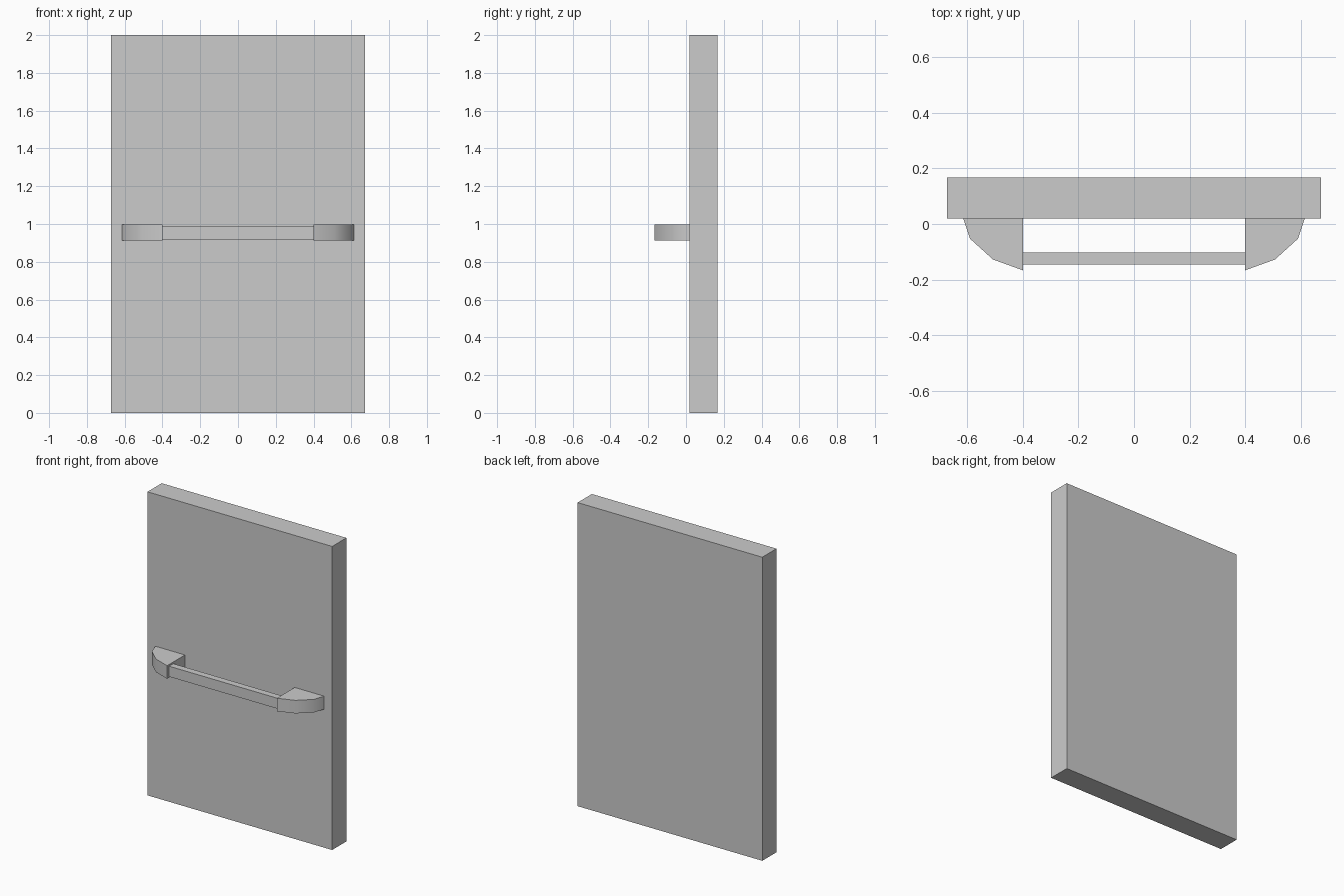
import bpy, bmesh, math

if "Cube" in bpy.data.objects:
    bpy.data.objects.remove(bpy.data.objects["Cube"])


def prism(name, profile, z0, z1):
    """Extrude an xy outline from z0 to z1."""
    bm = bmesh.new()
    base = bm.faces.new([bm.verts.new((x, y, z0)) for x, y in profile])
    top = bmesh.ops.extrude_face_region(bm, geom=[base])["geom"]
    verts = [v for v in top if isinstance(v, bmesh.types.BMVert)]
    bmesh.ops.translate(bm, verts=verts, vec=(0, 0, z1 - z0))
    bmesh.ops.recalc_face_normals(bm, faces=bm.faces)
    mesh = bpy.data.meshes.new(name)
    bm.to_mesh(mesh)
    bm.free()
    obj = bpy.data.objects.new(name, mesh)
    bpy.context.collection.objects.link(obj)
    return obj


def box(name, x, y0, y1, z0, z1):
    return prism(name, [(-x, y0), (x, y0), (x, y1), (-x, y1)], z0, z1)


# Door slab
box("door_panel", 0.673, 0.019, 0.167, 0, 2)

# Push bar between the brackets
box("push_bar", 0.4, -0.146, -0.102, 0.918, 0.987)

# Rounded end brackets, mirrored left and right
bracket = [(0.4, 0.019), (0.4, -0.167), (0.508, -0.128), (0.591, -0.053), (0.615, 0.019)]
for side, label in ((-1, "left"), (1, "right")):
    obj = prism(f"bar_bracket_{label}", [(side * x, y) for x, y in bracket], 0.912, 0.998)
    bpy.ops.object.select_all(action="DESELECT")
    obj.select_set(True)
    bpy.context.view_layer.objects.active = obj
    bpy.ops.object.shade_smooth_by_angle(angle=math.radians(40))
